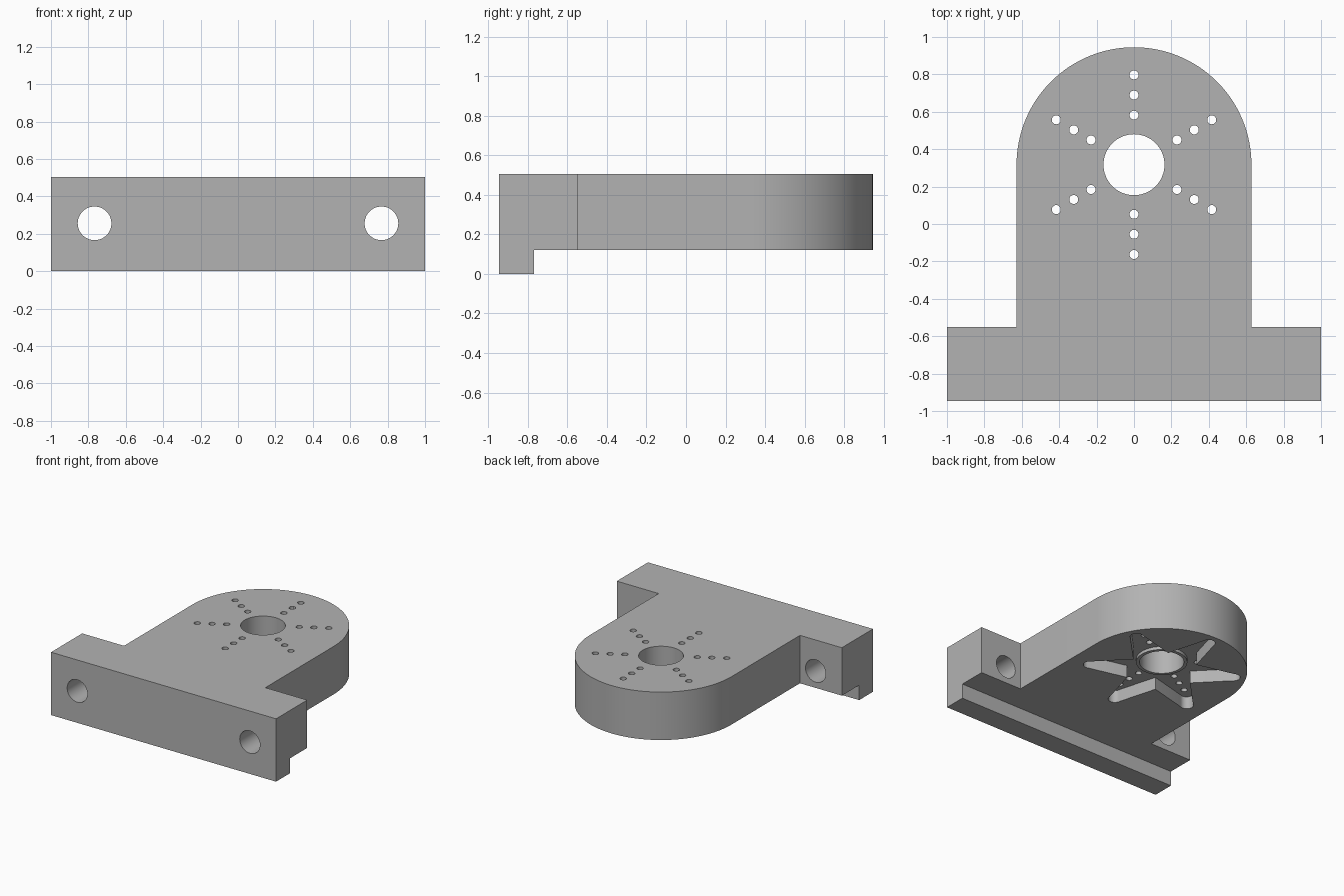
import bpy
import bmesh
from math import sin, cos, pi, radians
from mathutils import Matrix, Vector

cube = bpy.data.objects.get("Cube")
if cube:
    bpy.data.objects.remove(cube, do_unlink=True)

TOP, UNDER = 0.505, 0.12        # plate top and underside
BACK, FRONT, LEDGE, FLANGE = 0.945, -0.945, -0.77, -0.55
HALF = 0.628                    # half width and end radius of the plate
CY = BACK - HALF                # hub centre
FLOOR, COLLAR = 0.22, 0.195     # pocket floor, collar underside

grey = bpy.data.materials.new("plain_grey")
grey.use_nodes = True
colour = (0.45, 0.45, 0.45, 1)
grey.diffuse_color = colour
grey.node_tree.nodes["Principled BSDF"].inputs["Base Color"].default_value = colour


def add_object(name, bm):
    bmesh.ops.recalc_face_normals(bm, faces=bm.faces)
    mesh = bpy.data.meshes.new(name)
    bm.to_mesh(mesh)
    bm.free()
    obj = bpy.data.objects.new(name, mesh)
    bpy.context.collection.objects.link(obj)
    mesh.materials.append(grey)
    return obj


def prism(name, outline, z0, z1):
    """Extrude an XY outline from z0 to z1."""
    bm = bmesh.new()
    face = bm.faces.new([bm.verts.new((x, y, z0)) for x, y in outline])
    side = bmesh.ops.extrude_face_region(bm, geom=[face])["geom"]
    verts = [v for v in side if isinstance(v, bmesh.types.BMVert)]
    bmesh.ops.translate(bm, verts=verts, vec=(0, 0, z1 - z0))
    return add_object(name, bm)


def cylinder(name, centre, radius, length, segments, along_y=False):
    bm = bmesh.new()
    turn = Matrix.Rotation(pi / 2, 4, 'X') if along_y else Matrix()
    bmesh.ops.create_cone(bm, cap_ends=True, segments=segments, radius1=radius,
                          radius2=radius, depth=length,
                          matrix=Matrix.Translation(centre) @ turn)
    return add_object(name, bm)


def boolean(target, tool, operation='DIFFERENCE'):
    mod = target.modifiers.new(operation, 'BOOLEAN')
    mod.operation = operation
    mod.solver = 'EXACT'
    mod.object = tool
    bpy.context.view_layer.objects.active = target
    bpy.ops.object.modifier_apply(modifier=mod.name)
    bpy.data.objects.remove(tool, do_unlink=True)


# Plate with round end and wide mounting flange
arc = [(HALF * cos(pi * i / 64), CY + HALF * sin(pi * i / 64)) for i in range(65)]
outline = [(-HALF, FLANGE), (-1, FLANGE), (-1, FRONT), (1, FRONT), (1, FLANGE), (HALF, FLANGE)]
bracket = prism("mounting_bracket", arc + outline, 0, TOP)

# Underside relief behind the front lip
relief = prism("relief_cutter", [(-1.2, LEDGE), (1.2, LEDGE), (1.2, 1.2), (-1.2, 1.2)], -0.2, UNDER)
boolean(bracket, relief)

# Star pocket: tapered arms with round tips, leaving a collar at the hub
star = []
TIP, TIP_R, VALLEY = 0.535, 0.05, 0.27
for arm in range(6):
    a = radians(30 + 60 * arm)
    centre = Vector((TIP * cos(a), CY + TIP * sin(a)))
    for i in range(13):
        t = a + pi * (i / 12 - 0.5)
        star.append((centre.x + TIP_R * cos(t), centre.y + TIP_R * sin(t)))
    v = a + radians(30)
    star.append((VALLEY * cos(v), CY + VALLEY * sin(v)))
pocket = prism("pocket_cutter", star, 0.02, FLOOR)
boolean(pocket, cylinder("collar_cutter", (0, CY, COLLAR + 0.2), 0.188, 0.4, 64))
boolean(bracket, pocket)

# Central bore
boolean(bracket, cylinder("bore_cutter", (0, CY, 0.3), 0.163, 1, 64))

# Three small holes along each arm
for arm in range(6):
    a = radians(30 + 60 * arm)
    for r in (0.265, 0.372, 0.48):
        spot = (r * cos(a), CY + r * sin(a), 0.4)
        boolean(bracket, cylinder("pin_cutter", spot, 0.024, 0.6, 24))

# Flange bolt holes
for side in (-1, 1):
    boolean(bracket, cylinder("bolt_cutter", (side * 0.767, -0.75, 0.256), 0.09, 0.8, 48, True))

bpy.ops.object.select_all(action='DESELECT')
bracket.select_set(True)
bpy.context.view_layer.objects.active = bracket
bpy.ops.object.shade_smooth_by_angle(angle=radians(30))
